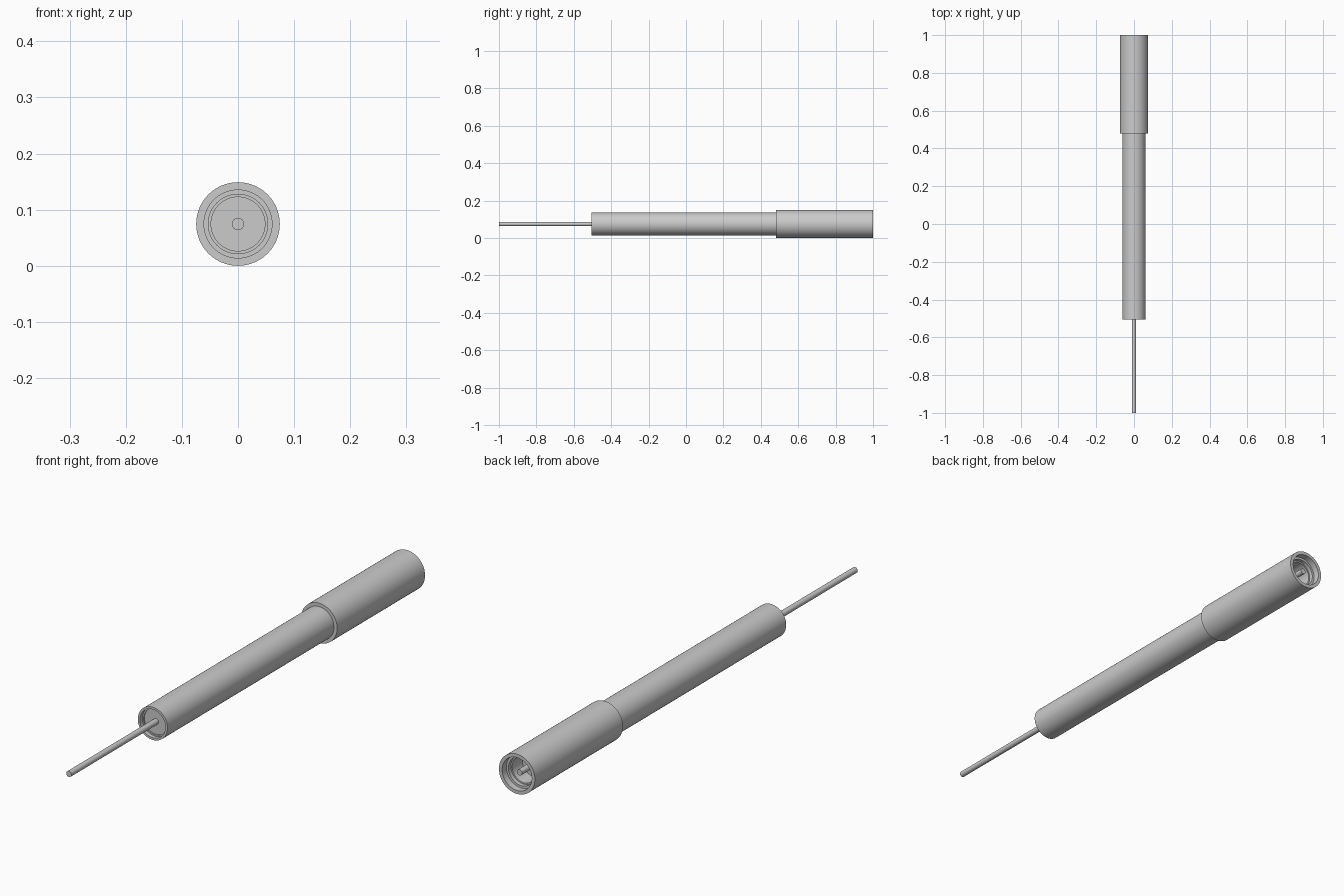
import bpy, bmesh, math
from mathutils import Matrix, Vector

if "Cube" in bpy.data.objects:
    bpy.data.objects.remove(bpy.data.objects["Cube"])

AXIS_Z = 0.0745
SIDES = 64


def lathe(name, profile, closed=True):
    """Spin a (radius, y) outline around the long axis."""
    bm = bmesh.new()
    verts = [bm.verts.new((r, y, 0)) for r, y in profile]
    pairs = list(zip(verts, verts[1:]))
    if closed:
        pairs.append((verts[-1], verts[0]))
    edges = [bm.edges.new(p) for p in pairs]
    bmesh.ops.spin(bm, geom=verts + edges, cent=(0, 0, 0), axis=(0, 1, 0),
                   angle=math.tau, steps=SIDES, use_duplicate=False)
    bmesh.ops.remove_doubles(bm, verts=bm.verts, dist=1e-5)
    bmesh.ops.recalc_face_normals(bm, faces=bm.faces)
    bmesh.ops.translate(bm, verts=bm.verts, vec=(0, 0, AXIS_Z))
    mesh = bpy.data.meshes.new(name)
    bm.to_mesh(mesh)
    bm.free()
    obj = bpy.data.objects.new(name, mesh)
    bpy.context.collection.objects.link(obj)
    bpy.context.view_layer.objects.active = obj
    obj.select_set(True)
    bpy.ops.object.shade_smooth_by_angle(angle=math.radians(30))
    obj.select_set(False)
    return obj


def tube(name, outer, inner, y0, y1):
    return lathe(name, [(outer, y0), (outer, y1), (inner, y1), (inner, y0)])


def rod(name, radius, y0, y1):
    return lathe(name, [(0, y0), (radius, y0), (radius, y1), (0, y1)], closed=False)


# Outer sleeve at the rear and the long barrel running into it
tube("rear_sleeve", 0.0745, 0.0615, 0.48, 1.0)
tube("barrel", 0.0615, 0.053, -0.505, 0.975)

# Thin liner and the insulating core, both set back inside the barrel
tube("inner_liner", 0.053, 0.048, -0.49, 0.96)
rod("insulating_core", 0.048, -0.485, 0.90)

# Centre pin running the full length
rod("centre_pin", 0.011, -1.0, 0.985)
